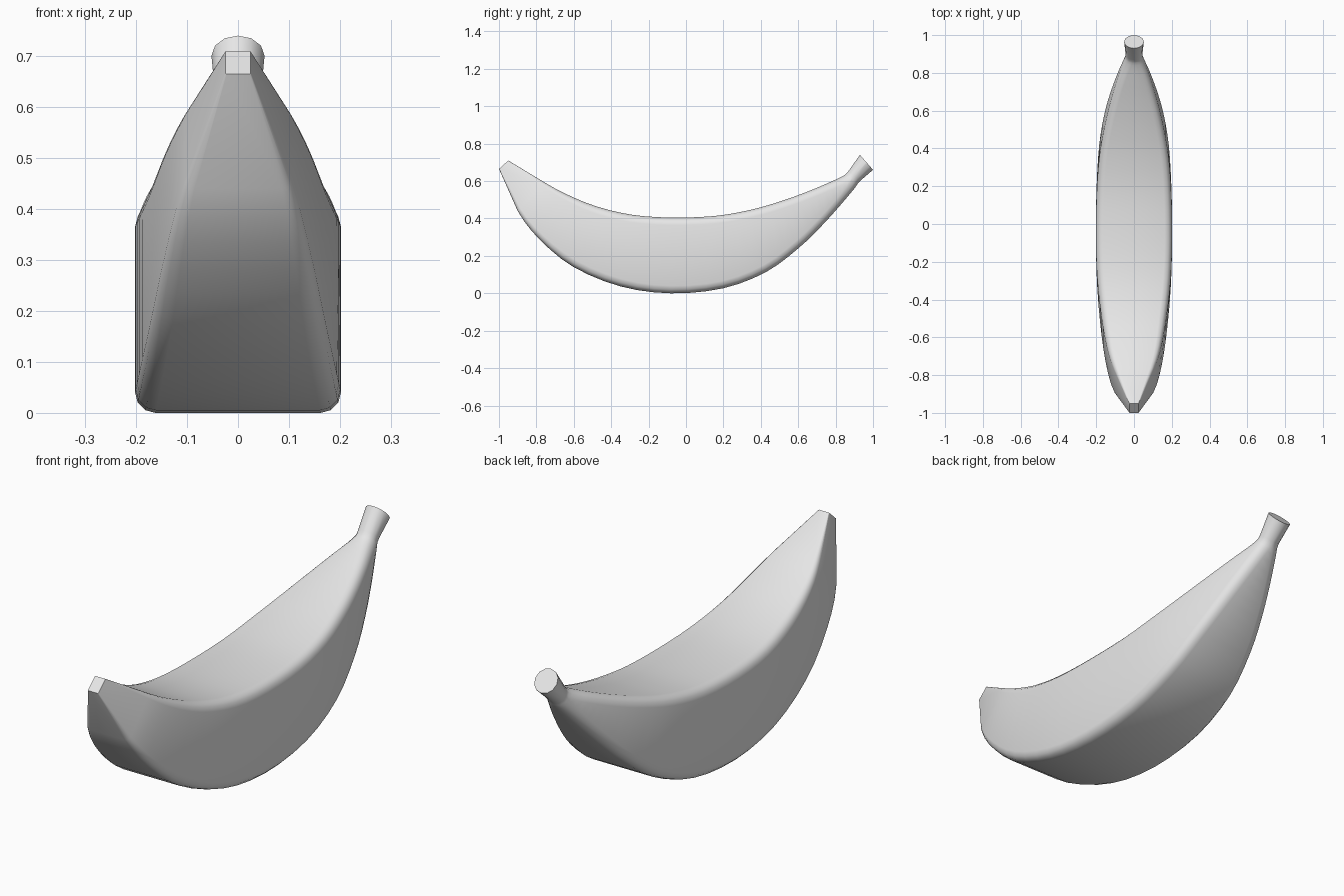
import bpy
import bmesh
from math import cos, sin, pi, radians
from mathutils import Vector

cube = bpy.data.objects.get("Cube")
if cube:
    bpy.data.objects.remove(cube, do_unlink=True)

# One flat grey skin
skin = bpy.data.materials.new("light grey skin")
skin.use_nodes = True
GREY = (0.8, 0.8, 0.8, 1)
skin.diffuse_color = GREY
skin.node_tree.nodes["Principled BSDF"].inputs["Base Color"].default_value = GREY

# Stations along the fruit: belly y, z, ridge y, z, half width, corner radius
STATIONS = [
    (-1, .665, -.95, .71, .025, .003),
    (-.9, .44, -.76, .595, .105, .02),
    (-.78, .285, -.64, .53, .143, .03),
    (-.6, .14, -.48, .465, .172, .038),
    (-.35, .037, -.29, .42, .194, .04),
    (-.08, 0, -.08, .405, .202, .04),
    (.2, .027, .15, .413, .198, .04),
    (.43, .115, .34, .445, .184, .04),
    (.6, .24, .5, .49, .156, .04),
    (.72, .355, .64, .54, .122, .04),
    (.82, .465, .76, .59, .085, .04),
    (.9, .56, .84, .628, .053, .04),
    (.93, .6, .87, .655, .045, .042),
    (1, .66, .93, .74, .052, .052),
]
STEPS = 3      # rings between stations
CORNER = 3     # segments per rounded corner


def blend(a, b, c, d, t):
    """Smooth curve from b to c."""
    return b + .5 * t * (c - a + t * (2*a - 5*b + 4*c - d + t * (3*(b - c) + d - a)))


def section(by, bz, ty, tz, w, r):
    """Rounded rectangle standing between the belly and the ridge."""
    low, high = Vector((0, by, bz)), Vector((0, ty, tz))
    mid, up = (low + high) / 2, (high - low).normalized()
    h = (high - low).length / 2
    r = min(r, w, h)
    points = []
    for k, (sx, sz) in enumerate([(1, 1), (-1, 1), (-1, -1), (1, -1)]):
        for i in range(CORNER + 1):
            a = (k + i / CORNER) * pi / 2
            x = sx * (w - r) + r * cos(a)
            z = sz * (h - r) + r * sin(a)
            points.append(mid + up * z + Vector((x, 0, 0)))
    return points


# Refine the stations, keeping the blunt tip and the stem end straight
rings = []
last = len(STATIONS) - 1
for i in range(last):
    four = [STATIONS[min(max(j, 0), last)] for j in range(i - 1, i + 3)]
    if i in (0, last - 1):
        rings.append(four[1])
        continue
    for s in range(STEPS):
        rings.append([blend(*v, s / STEPS) for v in zip(*four)])
rings.append(STATIONS[-1])

# Loft the body and cap both ends
bm = bmesh.new()
loops = [[bm.verts.new(p) for p in section(*ring)] for ring in rings]
n = len(loops[0])
for a, b in zip(loops, loops[1:]):
    for i in range(n):
        j = (i + 1) % n
        bm.faces.new((a[i], a[j], b[j], b[i]))
bm.faces.new(loops[0])
bm.faces.new(loops[-1])
bmesh.ops.remove_doubles(bm, verts=bm.verts, dist=.0002)
bmesh.ops.recalc_face_normals(bm, faces=bm.faces)
mesh = bpy.data.meshes.new("banana")
bm.to_mesh(mesh)
bm.free()
mesh.materials.append(skin)

banana = bpy.data.objects.new("banana", mesh)
bpy.context.collection.objects.link(banana)
bpy.ops.object.select_all(action="DESELECT")
banana.select_set(True)
bpy.context.view_layer.objects.active = banana
bpy.ops.object.shade_smooth_by_angle(angle=radians(40))
